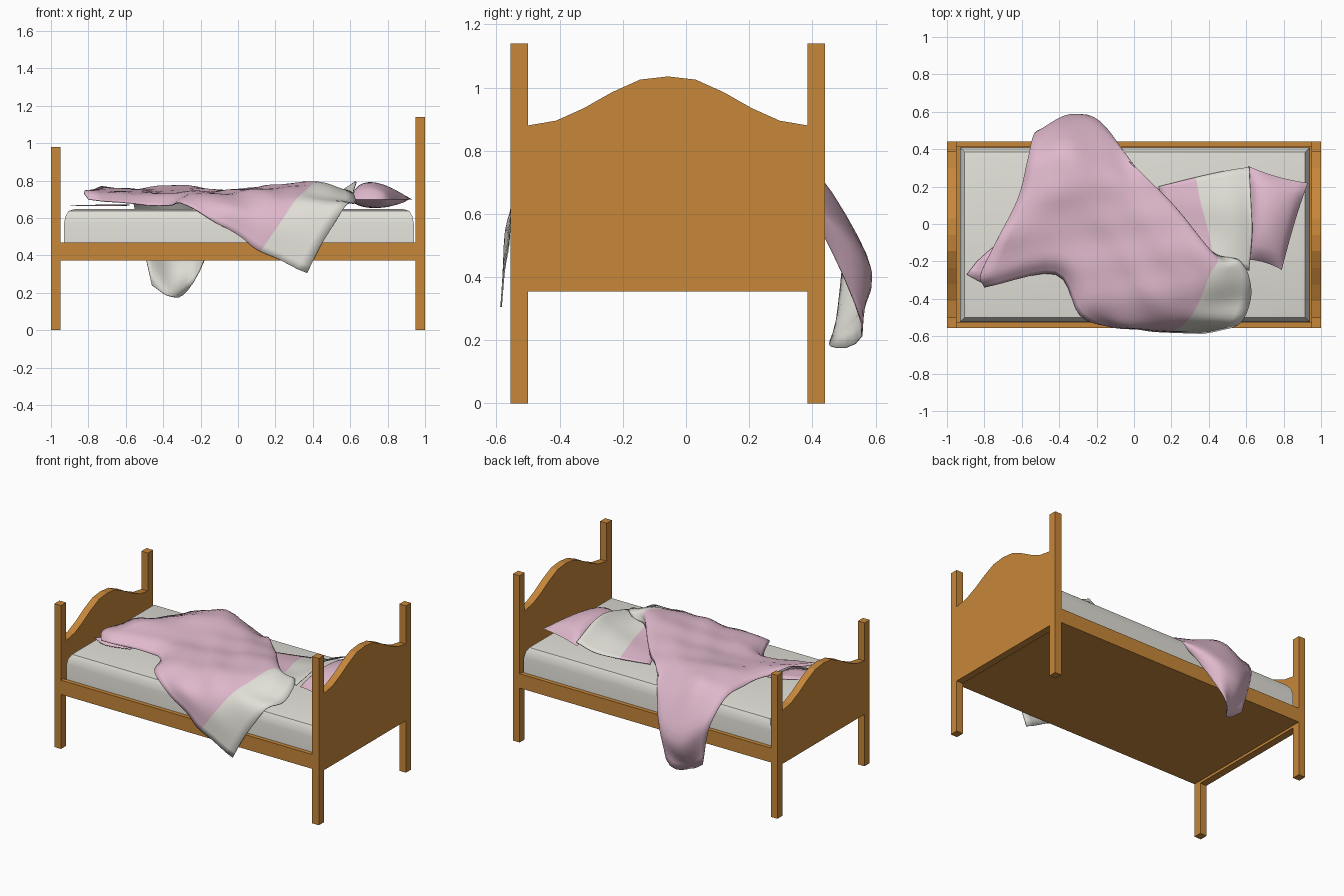
import bpy, math
from mathutils import Vector

if "Cube" in bpy.data.objects:
    bpy.data.objects.remove(bpy.data.objects["Cube"])


def material(name, rgb):
    m = bpy.data.materials.new(name)
    m.diffuse_color = (*rgb, 1)
    m.use_nodes = True
    m.node_tree.nodes["Principled BSDF"].inputs["Base Color"].default_value = m.diffuse_color
    return m


WOOD = material("oak wood", (0.57, 0.243, 0.042))
PINK = material("pink cloth", (0.735, 0.48, 0.6))
WHITE = material("off white cloth", (0.75, 0.74, 0.68))


def make(name, verts, faces, mats):
    me = bpy.data.meshes.new(name)
    me.from_pydata(verts, [], faces)
    for m in mats:
        me.materials.append(m)
    ob = bpy.data.objects.new(name, me)
    bpy.context.collection.objects.link(ob)
    return ob


def loft(name, loops, mat):
    """Closed solid through stacked loops of equal length."""
    n = len(loops[0])
    verts = [v for loop in loops for v in loop]
    faces = [list(range(n))[::-1], [len(verts) - n + k for k in range(n)]]
    for r in range(len(loops) - 1):
        for k in range(n):
            a, b = r * n + k, r * n + (k + 1) % n
            faces.append([a, b, b + n, a + n])
    return make(name, verts, faces, [mat])


def rect(x0, x1, y0, y1, z):
    return [(x0, y0, z), (x1, y0, z), (x1, y1, z), (x0, y1, z)]


def box(name, x0, x1, y0, y1, z0, z1, mat):
    return loft(name, [rect(x0, x1, y0, y1, z) for z in (z0, z1)], mat)


def smooth(ob, angle=50):
    bpy.ops.object.select_all(action='DESELECT')
    ob.select_set(True)
    bpy.context.view_layer.objects.active = ob
    bpy.ops.object.shade_smooth_by_angle(angle=math.radians(angle))


def spline(pts, t):
    """Catmull-Rom point at t (0 .. len-1)."""
    n = len(pts) - 1
    i = min(int(t), n - 1)
    f = t - i
    b, c = pts[i], pts[i + 1]
    a = pts[i - 1] if i > 0 else b * 2 - c
    d = pts[i + 2] if i + 2 <= n else c * 2 - b
    return 0.5 * (2 * b + (c - a) * f + (2 * a - 5 * b + 4 * c - d) * f * f
                  + (3 * b - a - 3 * c + d) * f ** 3)


def cloth(name, rows, seam, sub=5, wrinkle=0.0):
    """Draped sheet through rows of points; white past the seam row and below."""
    rows = [[Vector(p) for p in r] for r in rows]
    nu, nv = (len(rows) - 1) * sub + 1, (len(rows[0]) - 1) * sub + 1
    verts = []
    for i in range(nu):
        for j in range(nv):
            p = spline([spline(r, j / sub) for r in rows], i / sub)
            p.z += wrinkle * math.sin(13 * p.x + 24 * p.y) * math.sin(17 * p.x - 6 * p.y + 1)
            verts.append(p)
    faces = [(i * nv + j, (i + 1) * nv + j, (i + 1) * nv + j + 1, i * nv + j + 1)
             for i in range(nu - 1) for j in range(nv - 1)]
    ob = make(name, verts, faces, [PINK, WHITE])
    for k, f in enumerate(ob.data.polygons):
        f.material_index = int(k // (nv - 1) >= seam * sub)
    smooth(ob, 60)
    s = ob.modifiers.new("thickness", 'SOLIDIFY')
    s.thickness, s.offset, s.material_offset = 0.005, -1, 1
    return ob


# Bed frame: posts, curved end boards, rails and base
CY = -0.0575
for end, sx, top in (("foot", -1, 0.98), ("head", 1, 1.14)):
    x0, x1 = sorted((sx * 0.95, sx * 1.0))
    for side, y in (("front", -0.555), ("back", 0.385)):
        box(f"{end}_{side}_post", x0, x1, y, y + 0.055, 0, top, WOOD)
    half = [(0, -0.105), (0.088, -0.115), (0.177, -0.155), (0.265, -0.205),
            (0.354, -0.245), (0.4425, -0.26)]
    curve = [(-d, z) for d, z in half[:0:-1]] + half
    outline = [(CY + d, top + z) for d, z in curve] + [(CY + 0.4425, 0.355), (CY - 0.4425, 0.355)]
    loft(f"{end}board", [[(x, y, z) for y, z in outline[::-1]] for x in (x0, x1)], WOOD)
box("front_rail", -0.95, 0.95, -0.555, -0.527, 0.372, 0.47, WOOD)
box("back_rail", -0.95, 0.95, 0.412, 0.44, 0.372, 0.47, WOOD)
box("bed_base", -0.95, 0.95, -0.527, 0.412, 0.372, 0.40, WOOD)

# Mattress with a rounded top edge
mattress = loft("mattress", [rect(-0.93 + d, 0.94 - d, -0.525 + d, 0.41 - d, z) for d, z in
                             ((0, 0.401), (0, 0.57), (0.008, 0.61), (0.025, 0.638), (0.055, 0.647))], WHITE)
smooth(mattress, 35)

# Pillow: two puffed skins over a four-cornered outline, sloping down to the head
N = 12
corners = [Vector(c) for c in ((0.60, -0.19, 0.70), (0.79, -0.245, 0.70), (0.93, 0.22, 0.70), (0.61, 0.31, 0.70))]
pv, pf = [], []
for sgn in (1, -1):
    base = len(pv)
    for i in range(N + 1):
        for j in range(N + 1):
            a, b = 2 * i / N - 1, 2 * j / N - 1
            s, t = (a * (1 - 0.05 * (1 - b * b)) + 1) / 2, (b * (1 - 0.05 * (1 - a * a)) + 1) / 2
            p = corners[0].lerp(corners[1], s).lerp(corners[3].lerp(corners[2], s), t)
            puff = max(0, (1 - a * a) * (1 - b * b)) ** 0.5
            p.z += puff * (0.09 - 0.02 * a if sgn > 0 else -0.047)
            pv.append(p)
    for i in range(N):
        for j in range(N):
            q = [base + k for k in (i * (N + 1) + j, (i + 1) * (N + 1) + j,
                                    (i + 1) * (N + 1) + j + 1, i * (N + 1) + j + 1)]
            pf.append(q if sgn > 0 else q[::-1])
smooth(make("pillow", pv, pf, [PINK]), 80)

# Blanket: rows run foot to head, each from the front edge to the back edge
cloth("blanket", [
    [(-.80, -.34, .70), (-.82, -.27, .74), (-.73, -.08, .765), (-.62, .14, .73),
     (-.57, .34, .70), (-.53, .49, .55), (-.46, .48, .24)],
    [(-.42, -.27, .665), (-.41, -.17, .73), (-.39, .00, .74), (-.36, .20, .775),
     (-.35, .42, .72), (-.34, .588, .40), (-.36, .46, .18)],
    [(-.29, -.49, .675), (-.22, -.37, .735), (-.18, -.15, .74), (-.15, .05, .75),
     (-.14, .28, .735), (-.17, .53, .52), (-.24, .56, .25)],
    [(-.12, -.553, .58), (-.08, -.51, .68), (-.04, -.30, .74), (.00, -.10, .75),
     (.03, .10, .75), (.02, .28, .71), (-.03, .34, .67)],
    [(.02, -.565, .49), (.08, -.55, .62), (.13, -.43, .735), (.17, -.24, .765),
     (.20, -.06, .775), (.23, .07, .74), (.19, .12, .68)],
    [(.12, -.578, .42), (.22, -.568, .56), (.30, -.50, .69), (.36, -.39, .745),
     (.41, -.26, .79), (.45, -.19, .785), (.41, -.14, .72)],
    [(.37, -.588, .305), (.46, -.57, .48), (.57, -.53, .655), (.625, -.40, .69),
     (.615, -.28, .73), (.57, -.20, .755), (.53, -.18, .73)],
], seam=5, wrinkle=0.007)

# Turned-under part of the blanket beside the pillow
cloth("blanket_under_fold", [
    [(.26, -.15, .68), (.20, 0, .68), (.16, .12, .675), (.13, .20, .665)],
    [(.43, -.22, .72), (.40, -.05, .70), (.36, .10, .695), (.33, .25, .668)],
    [(.53, -.22, .73), (.53, -.05, .735), (.52, .10, .73), (.49, .285, .68)],
    [(.615, -.25, .74), (.63, -.05, .79), (.625, .10, .79), (.615, .305, .725)],
], seam=1, sub=6)

# Loose foot corner of the blanket lying flat on the mattress
cloth("blanket_foot_corner", [
    [(-.895, -.27, .668), (-.84, -.20, .668)],
    [(-.78, -.32, .668), (-.72, -.10, .672)],
    [(-.62, -.28, .668), (-.58, -.05, .672)],
], seam=9, sub=3)
